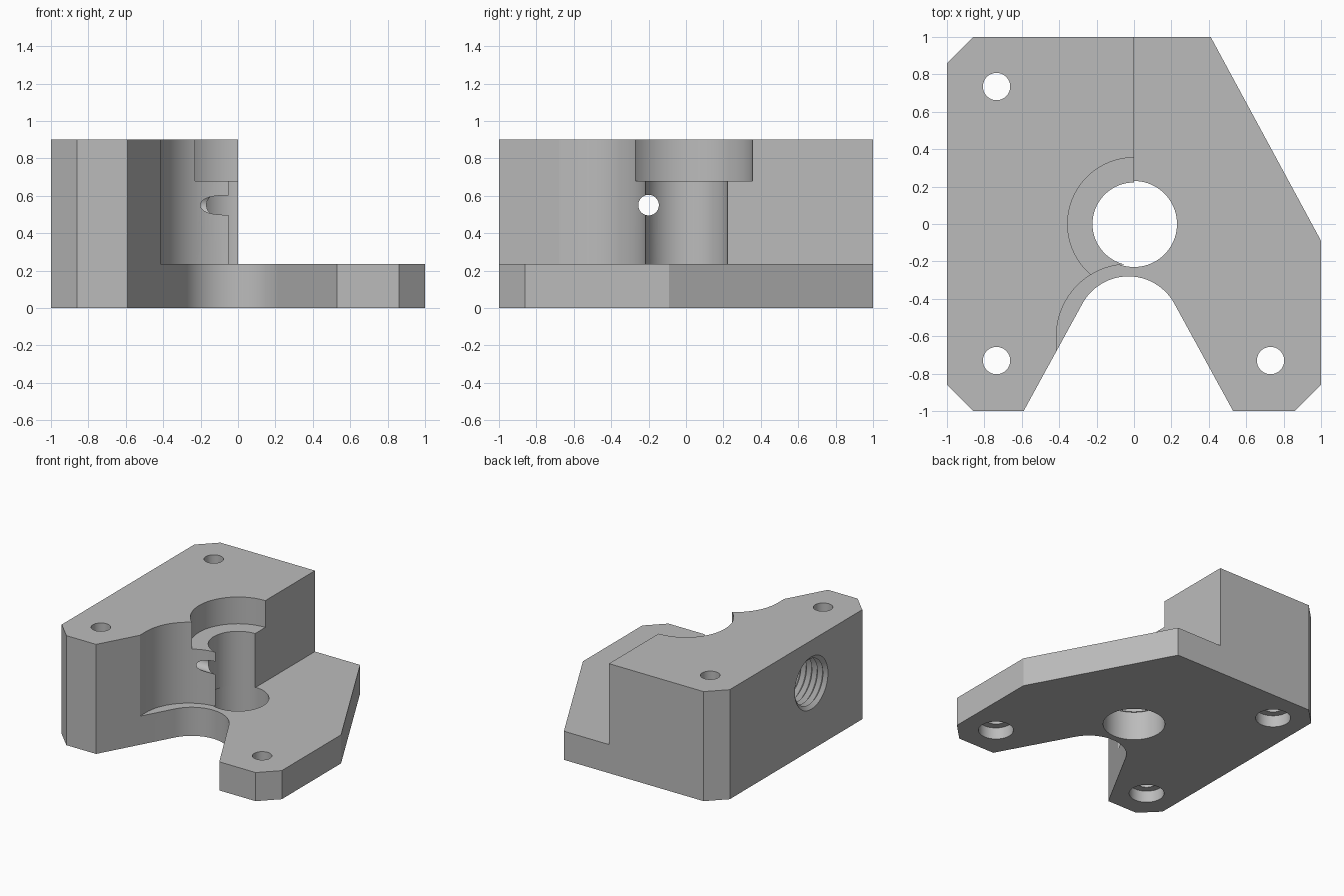
import bpy, bmesh, math
from mathutils import Matrix, Vector

cube = bpy.data.objects.get("Cube")
if cube:
    bpy.data.objects.remove(cube, do_unlink=True)

HEIGHT, PLATE = 0.9, 0.235


def finish(name, bm, matrix=Matrix()):
    bmesh.ops.recalc_face_normals(bm, faces=bm.faces)
    bm.transform(matrix)
    mesh = bpy.data.meshes.new(name)
    bm.to_mesh(mesh)
    bm.free()
    obj = bpy.data.objects.new(name, mesh)
    bpy.context.collection.objects.link(obj)
    return obj


def prism(name, outline, z0, z1):
    bm = bmesh.new()
    face = bm.faces.new([bm.verts.new((x, y, z0)) for x, y in outline])
    top = bmesh.ops.extrude_face_region(bm, geom=[face])["geom"]
    verts = [v for v in top if isinstance(v, bmesh.types.BMVert)]
    bmesh.ops.translate(bm, verts=verts, vec=(0, 0, z1 - z0))
    return finish(name, bm)


def lathe(name, profile, matrix, sides=64):
    """Closed solid of revolution from (radius, height) points."""
    bm = bmesh.new()
    rings = [[bm.verts.new((r * math.cos(a), r * math.sin(a), h))
              for a in (math.tau * i / sides for i in range(sides))]
             for r, h in profile]
    for low, high in zip(rings, rings[1:]):
        for i in range(sides):
            j = (i + 1) % sides
            bm.faces.new((low[i], low[j], high[j], high[i]))
    bm.faces.new(rings[0])
    bm.faces.new(rings[-1])
    return finish(name, bm, matrix)


def arc(cx, cy, r, start, end, steps=32):
    angles = [math.radians(start + (end - start) * i / steps) for i in range(steps + 1)]
    return [(cx + r * math.cos(a), cy + r * math.sin(a)) for a in angles]


# Full-height body with chamfered corners and a rounded V notch
outline = [(-0.86, -1), (-1, -0.86), (-1, 0.86), (-0.86, 1), (0.41, 1),
           (1, -0.09), (1, -0.86), (0.86, -1), (0.53, -1)]
outline += arc(-0.03, -0.56, 0.28, 28, 152) + [(-0.59, -1)]
body = prism("mounting_block", outline, 0, HEIGHT)

# Step down to the base plate, and the wider relief above the notch
step = [(0, -1.2), (1.2, -1.2), (1.2, 1.2), (0, 1.2)]
relief = [(0.355, -1.2)] + arc(-0.03, -0.6, 0.385, 0, 180, 48) + [(-0.415, -1.2)]
cutters = [prism("step_cutter", step, PLATE, 1.2),
           prism("relief_cutter", relief, PLATE, 1.2)]

# Central stepped bore
bore = [(0.23, -0.1), (0.23, PLATE), (0.222, PLATE), (0.222, 0.68),
        (0.355, 0.68), (0.355, 1.1)]
cutters.append(lathe("bore_cutter", bore, Matrix(), 96))

# Screw holes, counterbored from below
screw = [(0.13, -0.1), (0.13, 0.095), (0.073, 0.095), (0.073, 1.1)]
for x, y in ((-0.735, 0.735), (-0.735, -0.73), (0.73, -0.73)):
    cutters.append(lathe("screw_cutter", screw, Matrix.Translation((x, y, 0)), 48))

# Threaded side port leading to a small cross hole
pitch, turns = 0.05, 10
port = [(0.215, -1.1), (0.215, -1)]
for i in range(turns):
    x = -1 + i * pitch
    port += [(0.185, x + pitch / 2), (0.215, x + pitch)]
port += [(0.055, -0.5), (0.055, -0.02)]
along_x = Matrix.Translation(Vector((0, -0.2, 0.55))) @ Matrix.Rotation(math.pi / 2, 4, "Y")
cutters.append(lathe("port_cutter", port, along_x))

# Apply all cuts
bpy.context.view_layer.objects.active = body
for cutter in cutters:
    cutter.hide_render = True
    mod = body.modifiers.new("cut", "BOOLEAN")
    mod.operation, mod.solver, mod.object = "DIFFERENCE", "EXACT", cutter
    bpy.ops.object.modifier_apply(modifier=mod.name)
for cutter in cutters:
    bpy.data.objects.remove(cutter, do_unlink=True)

# Plain grey finish
grey = bpy.data.materials.new("light_grey")
grey.use_nodes = True
colour = (0.5, 0.5, 0.5, 1)
grey.diffuse_color = colour
grey.node_tree.nodes["Principled BSDF"].inputs["Base Color"].default_value = colour
body.data.materials.clear()
body.data.materials.append(grey)

bpy.ops.object.select_all(action="DESELECT")
body.select_set(True)
bpy.ops.object.shade_smooth_by_angle(angle=math.radians(25))
